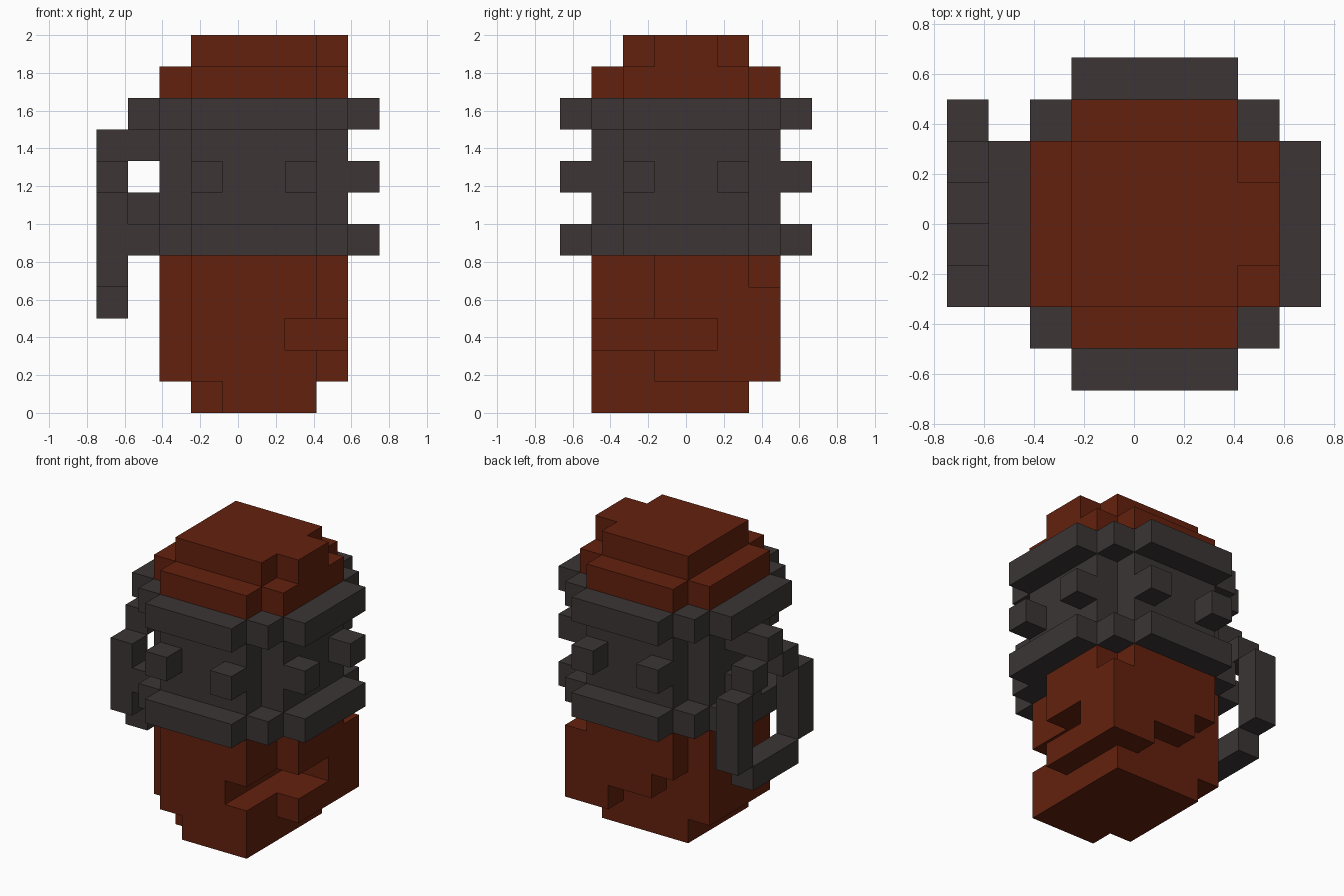
import bpy, bmesh
from itertools import product
from mathutils import Vector

cube = bpy.data.objects.get("Cube")
if cube:
    bpy.data.objects.remove(cube)

UNIT = 1 / 6
ORIGIN = Vector((-0.75, -4 * UNIT, 0))


def material(name, rgb):
    mat = bpy.data.materials.new(name)
    mat.use_nodes = True
    mat.diffuse_color = (*rgb, 1)
    mat.node_tree.nodes["Principled BSDF"].inputs["Base Color"].default_value = (*rgb, 1)
    return mat


red_brown = material("red brown", (0.127, 0.0152, 0.0044))
charcoal = material("charcoal", (0.045, 0.036, 0.036))


def block(x, y, z):
    """Grid cells in inclusive x, y and z ranges; a single number is one cell."""
    spans = [(s, s) if isinstance(s, int) else s for s in (x, y, z)]
    return set(product(*(range(a, b + 1) for a, b in spans)))


def plus(z):
    """Square with missing corners, the main cross-section."""
    return block((3, 6), (1, 6), z) | block((2, 7), (2, 5), z)


def band(z):
    """Wide raised hoop with stepped corners."""
    return (block((3, 6), (0, 7), z) | block((2, 7), (1, 6), z)
            | block((1, 8), (2, 5), z))


parts = {}

# Top cap
parts["cap"] = (plus(10) | block((3, 6), (2, 5), 11) | block(7, (3, 4), 11), red_brown)

# Hoops and the wall between them
parts["upper_band"] = (band(9), charcoal)
parts["lower_band"] = (band(5), charcoal)
parts["wall"] = (plus((6, 8)), charcoal)

# Studs around the wall
studs = set()
for x, y in product((3, 6), (0, 7)):
    studs |= block(x, y, 7)
for y in (2, 5):
    studs |= block(8, y, 7)
parts["studs"] = (studs, charcoal)

# Lower body with chipped corners and a notch
base = block((3, 6), (1, 5), (1, 4)) | block(2, (2, 5), (1, 4))
base |= block(7, (3, 6), (1, 4)) | block(6, 6, (1, 4))
base |= block((4, 5), 6, (2, 4)) | block(3, 6, (3, 4))
base |= block((4, 6), (1, 5), 0) | block(3, (2, 5), 0)
base -= block((6, 7), (1, 4), 2) | block(7, 6, 4)
parts["base"] = (base, red_brown)

# Ring handle and its two pegs
ring = block(0, (3, 5), 3) | block(0, 4, 8)
for near, far in ((2, 3), (6, 5)):
    ring |= block(0, near, (4, 6)) | block(0, far, 7)
parts["ring_handle"] = (ring, charcoal)
parts["handle_pegs"] = (block(1, 4, 8) | block(1, 4, 6), charcoal)

solid = set().union(*(cells for cells, _ in parts.values()))


def build(name, cells, mat):
    """Skin the exposed sides of the cells and merge coplanar faces."""
    bm = bmesh.new()
    for cell in sorted(cells):
        for axis, side in product(range(3), (0, 1)):
            step = list(cell)
            step[axis] += 2 * side - 1
            if tuple(step) in solid:
                continue
            u, v = (axis + 1) % 3, (axis + 2) % 3
            corners = []
            for du, dv in ((0, 0), (1, 0), (1, 1), (0, 1)):
                p = Vector(cell)
                p[axis] += side
                p[u] += du
                p[v] += dv
                corners.append(bm.verts.new(ORIGIN + p * UNIT))
            bm.faces.new(corners if side else corners[::-1])
    bmesh.ops.remove_doubles(bm, verts=bm.verts, dist=0.001)
    bmesh.ops.dissolve_limit(bm, angle_limit=0.01, verts=bm.verts, edges=bm.edges)
    mesh = bpy.data.meshes.new(name)
    bm.to_mesh(mesh)
    bm.free()
    mesh.materials.append(mat)
    bpy.context.collection.objects.link(bpy.data.objects.new(name, mesh))


for name, (cells, mat) in parts.items():
    build(name, cells, mat)
